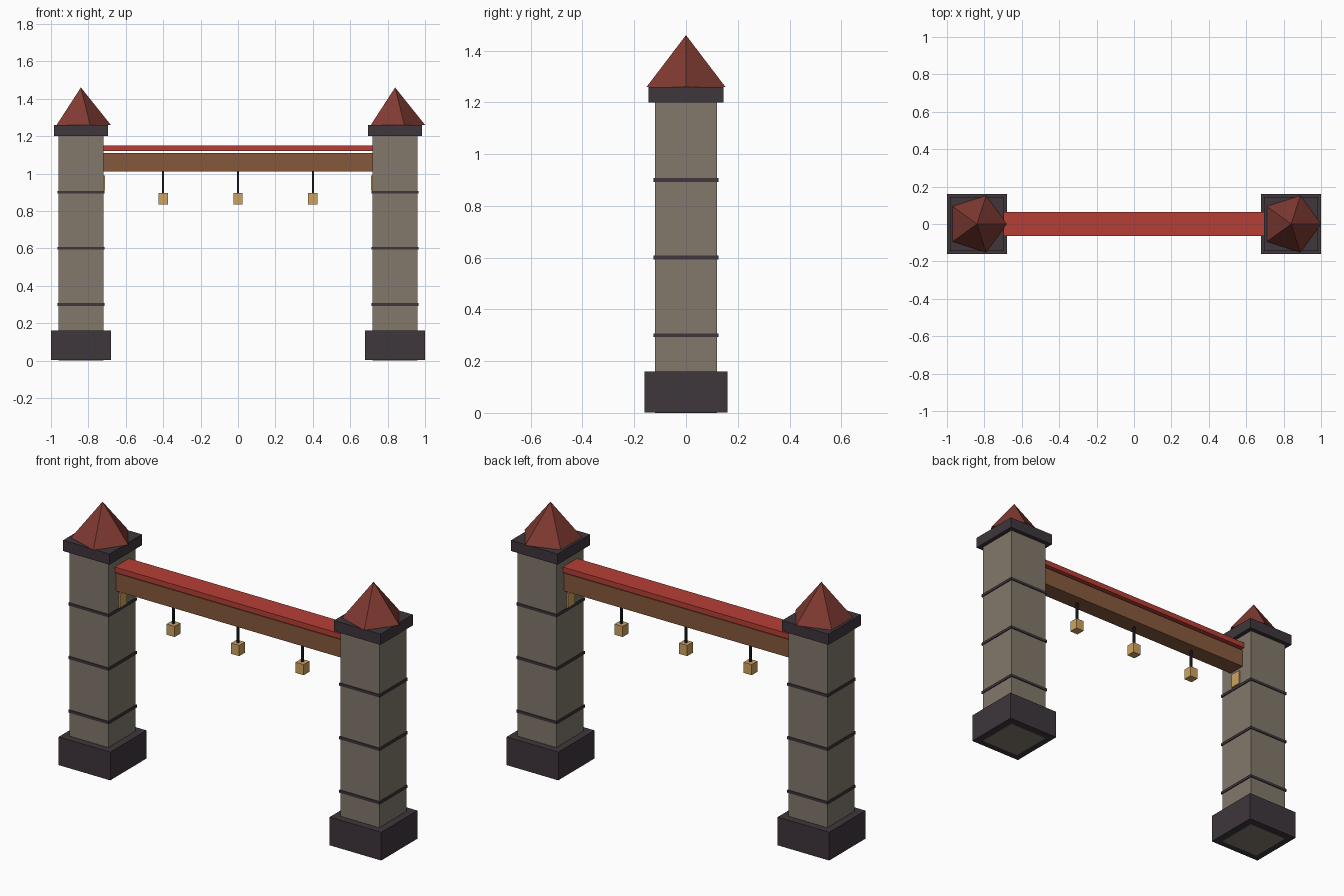
import bpy
import bmesh
from math import cos, sin, tau
from mathutils import Matrix, Vector

cube = bpy.data.objects.get("Cube")
if cube:
    bpy.data.objects.remove(cube, do_unlink=True)


def linear(v):
    v /= 255
    return v / 12.92 if v <= 0.04045 else ((v + 0.055) / 1.055) ** 2.4


def material(name, r, g, b):
    colour = (linear(r), linear(g), linear(b), 1)
    m = bpy.data.materials.new(name)
    m.use_nodes = True
    m.diffuse_color = colour
    m.node_tree.nodes["Principled BSDF"].inputs["Base Color"].default_value = colour
    return m


stone = material("warm grey stone", 130, 120, 107)
slate = material("dark slate", 62, 54, 60)
roof_red = material("dark red roof", 128, 58, 50)
tile_red = material("bright red tile", 182, 63, 53)
wood = material("brown wood", 134, 89, 60)
brass = material("pale brass", 207, 162, 96)
cord_black = material("black cord", 32, 30, 34)


def finish(name, bm, mat):
    bmesh.ops.recalc_face_normals(bm, faces=bm.faces)
    mesh = bpy.data.meshes.new(name)
    bm.to_mesh(mesh)
    bm.free()
    mesh.materials.append(mat)
    obj = bpy.data.objects.new(name, mesh)
    bpy.context.collection.objects.link(obj)
    return obj


def box(name, x, width, depth, bottom, top, mat):
    """Box centred on x and y = 0 between two heights."""
    bm = bmesh.new()
    place = Matrix.Translation((x, 0, (bottom + top) / 2))
    size = Matrix.Diagonal((width, depth, top - bottom, 1))
    bmesh.ops.create_cube(bm, size=1, matrix=place @ size)
    return finish(name, bm, mat)


def spire(name, x, radius, bottom, top, sides, mat):
    """Pointed roof with one corner towards +x."""
    bm = bmesh.new()
    ring = [bm.verts.new((x + radius * cos(tau * i / sides),
                          radius * sin(tau * i / sides), bottom))
            for i in range(sides)]
    tip = bm.verts.new(Vector((x, 0, top)))
    bm.faces.new(ring)
    for i in range(sides):
        bm.faces.new((ring[i], ring[(i + 1) % sides], tip))
    return finish(name, bm, mat)


# Two towers
for side, sign in (("left", 1), ("right", -1)):
    x = 0.84 * sign
    box(side + "_tower_base", x, 0.32, 0.32, 0.002, 0.16, slate)
    box(side + "_tower_shaft", x, 0.24, 0.24, 0, 1.21, stone)
    for n, z in enumerate((0.3, 0.6, 0.9)):
        box(f"{side}_tower_band_{n + 1}", x, 0.25, 0.25, z - 0.0075, z + 0.0075, slate)
    box(side + "_tower_cap", x, 0.288, 0.288, 1.2, 1.26, slate)
    spire(side + "_tower_roof", x, 0.16, 1.26, 1.46, 5, roof_red)
    # Small plaque on the inner face
    box(side + "_plaque", 0.72 * sign, 0.02, 0.06, 0.91, 0.99, brass)

# Cross beam and its tiled cover
box("cross_beam", 0, 1.91, 0.1, 1.01, 1.11, wood)
box("beam_cover", 0, 1.9, 0.126, 1.12, 1.15, tile_red)

# Hanging lanterns
for n, x in enumerate((-0.4, 0, 0.4)):
    box(f"lantern_cord_{n + 1}", x, 0.01, 0.01, 0.89, 1.015, cord_black)
    box(f"lantern_{n + 1}", x, 0.05, 0.05, 0.835, 0.895, brass)
